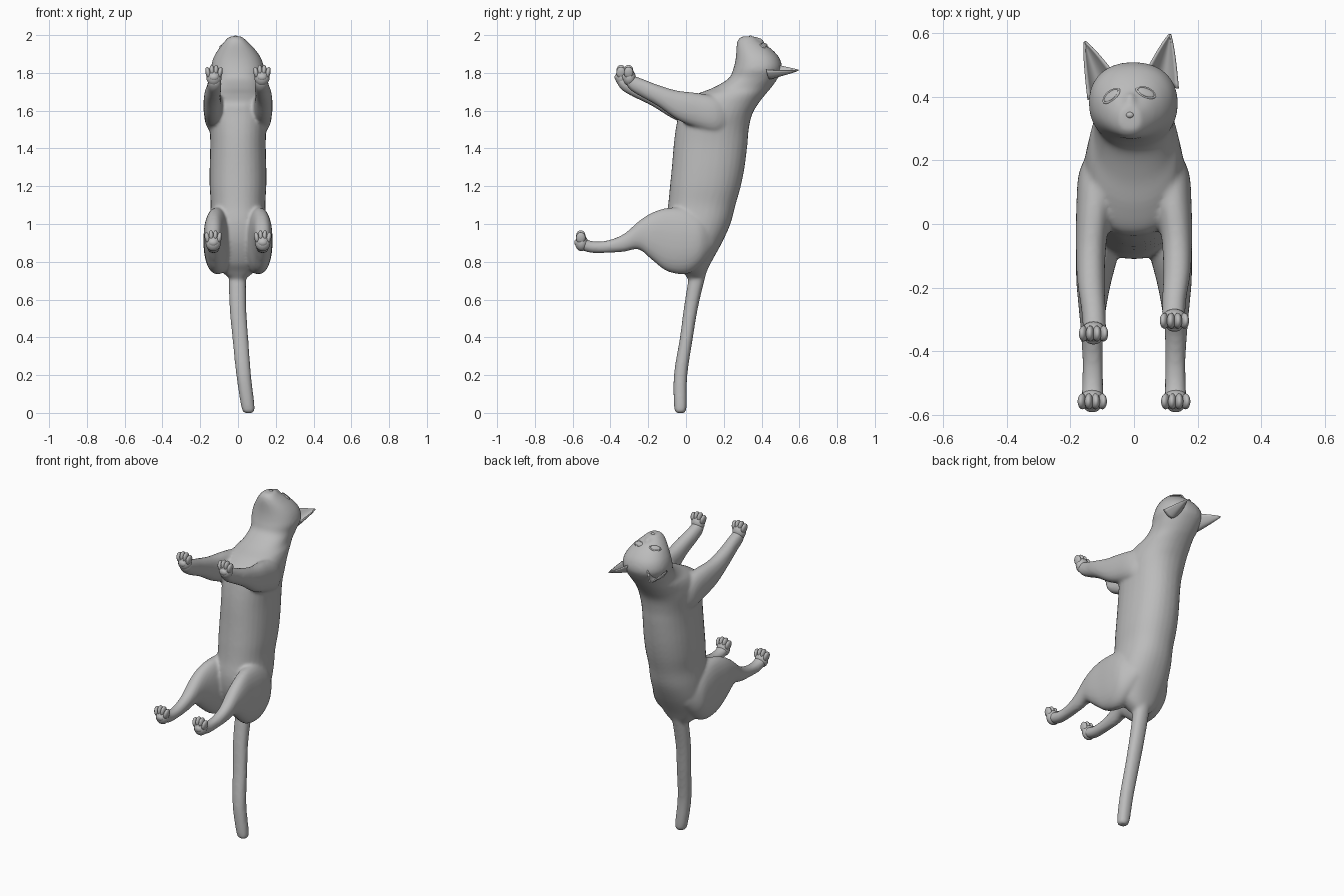
import bpy, bmesh, math
from mathutils import Vector, Matrix

if "Cube" in bpy.data.objects:
    bpy.data.objects.remove(bpy.data.objects["Cube"])

grey = bpy.data.materials.new("plain grey")
grey.use_nodes = True
grey.diffuse_color = (0.5, 0.5, 0.5, 1)
grey.node_tree.nodes["Principled BSDF"].inputs["Base Color"].default_value = (0.5, 0.5, 0.5, 1)


def finish(name, bm):
    """Turn a bmesh into a smooth grey object."""
    bmesh.ops.recalc_face_normals(bm, faces=bm.faces)
    for f in bm.faces:
        f.smooth = True
    me = bpy.data.meshes.new(name)
    bm.to_mesh(me)
    bm.free()
    me.materials.append(grey)
    ob = bpy.data.objects.new(name, me)
    bpy.context.collection.objects.link(ob)
    return ob


def spline(a, b, c, d, t):
    return 0.5 * (2 * b + (c - a) * t + (2 * a - 5 * b + 4 * c - d) * t * t
                  + (3 * b - a - 3 * c + d) * t ** 3)


def loft(bm, sections, axis, sides=32, steps=5, power=0.9):
    """Sections are (position on axis, x, low, high, half width); axis is 'y' or 'z'."""
    s = [Vector(v) for v in sections]
    s = [s[0]] + s + [s[-1]]
    rows = [spline(*s[i:i + 4], k / steps) for i in range(len(s) - 3) for k in range(steps)]
    rows.append(s[-1])
    rings = []
    for p, x, lo, hi, w in rows:
        ring = []
        for k in range(sides):
            a = math.tau * k / sides
            c, n = (math.copysign(abs(v) ** power, v) for v in (math.cos(a), math.sin(a)))
            h = (lo + hi) / 2 + n * (hi - lo) / 2
            ring.append(bm.verts.new((x + c * w, h, p) if axis == 'z' else (x + c * w, p, h)))
        rings.append(ring)
    for a, b in zip(rings, rings[1:]):
        for k in range(sides):
            m = (k + 1) % sides
            bm.faces.new((a[k], a[m], b[m], b[k]))
    bm.faces.new(rings[0])
    bm.faces.new(rings[-1])


def ball(bm, centre, radii, rot=None):
    m = Matrix.Translation(centre) @ (rot or Matrix()) @ Matrix.Diagonal((*radii, 1))
    bmesh.ops.create_uvsphere(bm, u_segments=20, v_segments=12, radius=1, matrix=m)


bm = bmesh.new()
# Torso, neck and head
loft(bm, [(.71, 0, .01, .09, .04), (.75, 0, -.02, .11, .09), (.8, 0, -.06, .135, .125),
          (.9, 0, -.1, .19, .152), (1.0, 0, -.11, .235, .153), (1.1, 0, -.095, .262, .145),
          (1.2, 0, -.085, .29, .15), (1.3, 0, -.075, .31, .15), (1.42, 0, -.065, .325, .147),
          (1.5, 0, -.055, .332, .15), (1.58, 0, -.04, .35, .158), (1.64, 0, -.025, .385, .152),
          (1.685, 0, .05, .42, .14), (1.72, 0, .14, .45, .125), (1.77, 0, .225, .485, .127),
          (1.82, -.002, .25, .508, .14), (1.87, -.004, .262, .499, .13),
          (1.91, -.006, .266, .47, .108), (1.945, -.009, .268, .428, .08),
          (1.975, -.012, .275, .385, .052), (1.993, -.013, .295, .365, .032)], 'z')
# Tail
loft(bm, [(.78, 0, .03, .12, .04), (.7, -.003, .012, .097, .045), (.55, 0, -.012, .062, .044),
          (.4, .012, -.032, .037, .042), (.2, .03, -.064, .007, .039),
          (.03, .053, -.063, .003, .035), (0, .057, -.053, -.008, .022)], 'z')
# Legs, with the right fore leg reaching a little further
fore = [(.24, .085, 1.5, 1.64, .05), (.16, .11, 1.475, 1.675, .063), (.05, .125, 1.51, 1.695, .056),
        (-.05, .135, 1.555, 1.707, .048), (-.15, .135, 1.625, 1.737, .043),
        (-.23, .127, 1.67, 1.768, .038), (-.29, .124, 1.705, 1.79, .036),
        (-.315, .124, 1.735, 1.8, .03)]
hind = [(.15, .085, .87, .99, .035), (.08, .098, .78, 1.05, .073), (0, .105, .735, 1.085, .077),
        (-.1, .116, .75, 1.085, .066), (-.18, .126, .81, 1.06, .055),
        (-.25, .13, .865, 1.015, .045), (-.33, .132, .853, .947, .036),
        (-.42, .13, .847, .912, .032), (-.5, .13, .847, .91, .033), (-.555, .13, .862, .935, .034)]
for side in (1, -1):
    reach = 0 if side > 0 else .045
    loft(bm, [(y - reach * min(1, max(0, (.05 - y) / .3)), side * x, lo, hi, w)
              for y, x, lo, hi, w in fore], 'y')
    loft(bm, [(y, side * x, lo, hi, w) for y, x, lo, hi, w in hind], 'y')
# Muzzle, chin and nose bridge
for side in (1, -1):
    ball(bm, (-.012 + side * .02, .318, 1.97), (.028, .026, .024))
ball(bm, (-.012, .29, 1.955), (.03, .02, .022))
ball(bm, (-.012, .365, 1.965), (.022, .05, .025))
body = finish("body", bm)

# Blend the body parts into one skin
mod = body.modifiers.new("skin", 'REMESH')
mod.mode = 'VOXEL'
mod.voxel_size = .009
mod.use_smooth_shade = True
mod = body.modifiers.new("soften", 'SMOOTH')
mod.factor = .5
mod.iterations = 7
bpy.context.view_layer.objects.active = body
body.select_set(True)
for name in ("skin", "soften"):
    bpy.ops.object.modifier_apply(modifier=name)

# Paws: a palm, four upright toes and a pad
for label, y0, z0 in (("fore", -.3, 1.785), ("hind", -.553, .91)):
    for side, word in ((1, "left"), (-1, "right")):
        y = y0 - (.04 if label == "fore" and side < 0 else 0)
        cx = side * (.127 if label == "fore" else .131)
        bm = bmesh.new()
        ball(bm, (cx, y, z0 - .01), (.04, .034, .044))
        for k in range(4):
            u = k - 1.5
            inner = abs(u) < 1
            tilt = Matrix.Rotation(u * .13, 4, 'Y')
            ball(bm, (cx + u * .021, y - .004, z0 + (.026 if inner else .016)),
                 (.0135, .025, .031), tilt)
        ball(bm, (cx, y - .022, z0 - .008), (.025, .016, .02))
        finish(f"{word}_{label}_paw", bm)

# Ears: dished pointed shells opening upward
for word, inner, outer, tip in (
        ("left", (.032, .465, 1.845), (.138, .425, 1.815), (.113, .595, 1.815)),
        ("right", (-.058, .465, 1.845), (-.143, .39, 1.815), (-.155, .572, 1.815))):
    inner, outer, tip = Vector(inner), Vector(outer), Vector(tip)
    bm = bmesh.new()
    grid = []
    for i in range(11):
        t = i / 10
        row = []
        for j in range(13):
            u = j / 6 - 1
            mid = (inner + outer) / 2
            p = mid.lerp(tip, t) + (outer - inner) / 2 * u * max(.03, (1 - t) ** .8)
            p.z -= .06 * (1 - u * u) * (1 - t) ** .9
            row.append(bm.verts.new(p))
        grid.append(row)
    for a, b in zip(grid, grid[1:]):
        for j in range(12):
            bm.faces.new((a[j], a[j + 1], b[j + 1], b[j]))
    ear = finish(f"{word}_ear", bm)
    mod = ear.modifiers.new("thickness", 'SOLIDIFY')
    mod.thickness = .007
    mod.offset = 0

# Eyes: flattened almonds with a lid ridge, seated on the face
for word, x, y, slant in (("left", .038, .413, .3), ("right", -.072, .403, -.3)):
    hit, loc, nor, _ = body.ray_cast(Vector((x, y, 3)), Vector((0, 0, -1)))
    turn = nor.to_track_quat('Z', 'Y').to_matrix().to_4x4() @ Matrix.Rotation(slant, 4, 'Z')
    bm = bmesh.new()
    ball(bm, loc, (.028, .015, .005), turn)
    rim = []
    for k in range(28):
        a = math.tau * k / 28
        c, s = math.cos(a), math.sin(a)
        p = Vector((c * .031, s * abs(s) ** .4 * .017, .001))
        rim.append([bm.verts.new(loc + turn.to_3x3() @ (p + Vector((c * dx, s * dx, dz))))
                    for dx, dz in ((.004, -.004), (.001, .003), (-.003, -.001))])
    for k in range(28):
        a, b = rim[k], rim[(k + 1) % 28]
        for j in range(2):
            bm.faces.new((a[j], a[j + 1], b[j + 1], b[j]))
    finish(f"{word}_eye", bm)

# Nose
bm = bmesh.new()
ball(bm, (-.013, .342, 1.986), (.014, .011, .012))
finish("nose", bm)
